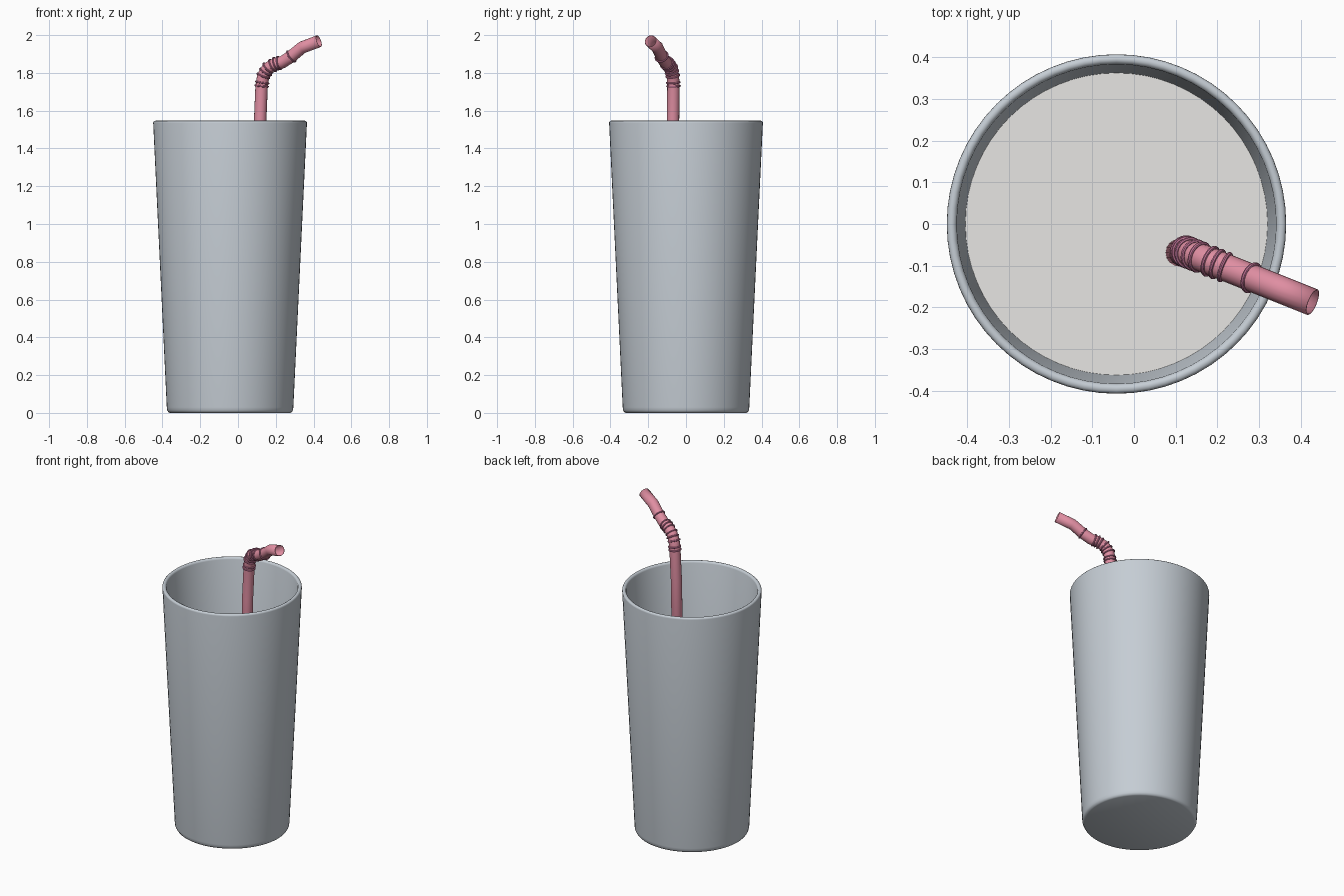
import bpy
from math import cos, sin, pi
from mathutils import Vector

if "Cube" in bpy.data.objects:
    bpy.data.objects.remove(bpy.data.objects["Cube"], do_unlink=True)


def material(name, colour):
    m = bpy.data.materials.new(name)
    m.use_nodes = True
    m.diffuse_color = (*colour, 1)
    m.node_tree.nodes["Principled BSDF"].inputs["Base Color"].default_value = (*colour, 1)
    return m


cup_grey = material("cup blue grey", (0.56, 0.61, 0.66))
drink_white = material("drink warm white", (0.80, 0.79, 0.77))
straw_pink = material("straw pink", (0.74, 0.27, 0.36))
ridge_mauve = material("ridge mauve", (0.56, 0.18, 0.32))

CUP_X = -0.042
SIDES = 64


def finish(obj, mat):
    obj.data.materials.clear()
    obj.data.materials.append(mat)
    bpy.ops.object.select_all(action="DESELECT")
    obj.select_set(True)
    bpy.context.view_layer.objects.active = obj
    bpy.ops.object.shade_smooth_by_angle(angle=0.7)


def lathe(name, profile, mat):
    """Spin (radius, height) points; both ends are closed with flat caps."""
    verts, faces = [], []
    for r, z in profile:
        verts += [(r * cos(2 * pi * i / SIDES), r * sin(2 * pi * i / SIDES), z)
                  for i in range(SIDES)]
    for k in range(len(profile) - 1):
        for i in range(SIDES):
            j = (i + 1) % SIDES
            a, b = k * SIDES, (k + 1) * SIDES
            faces.append((a + i, a + j, b + j, b + i))
    last = (len(profile) - 1) * SIDES
    faces.append(tuple(reversed(range(SIDES))))
    faces.append(tuple(range(last, last + SIDES)))
    mesh = bpy.data.meshes.new(name)
    mesh.from_pydata(verts, [], faces)
    obj = bpy.data.objects.new(name, mesh)
    bpy.context.collection.objects.link(obj)
    obj.location.x = CUP_X
    finish(obj, mat)


# Cup: tapered wall, rounded foot and lip, hollow inside
lathe("cup", [(0.318, 0), (0.327, 0.004), (0.333, 0.014), (0.335, 0.03),
              (0.407, 1.535), (0.406, 1.541), (0.401, 1.546), (0.393, 1.547),
              (0.386, 1.543), (0.383, 1.535), (0.312, 0.04)], cup_grey)

# Drink surface part way up the cup
bpy.ops.mesh.primitive_circle_add(vertices=SIDES, radius=0.363, fill_type="NGON",
                                  location=(CUP_X, 0, 1.1))
drink = bpy.context.object
drink.name = "drink_surface"
finish(drink, drink_white)

# Straw centre line: x and z chosen, y follows the direction of the bend
RADIUS = 0.033


def on_bend(x, z):
    return Vector((x, -0.067 - 0.4 * (x - 0.127), z))


path = [Vector((0.09, -0.069, 0.06)), Vector((0.117, -0.069, 1.54))]
path += [on_bend(x, z) for x, z in
         [(0.125, 1.73), (0.134, 1.785), (0.158, 1.825), (0.2, 1.848), (0.236, 1.857),
          (0.282, 1.887), (0.34, 1.935), (0.428, 1.968)]]

curve = bpy.data.curves.new("straw", "CURVE")
curve.dimensions = "3D"
curve.bevel_depth = RADIUS
curve.bevel_resolution = 6
spline = curve.splines.new("POLY")
spline.points.add(len(path) - 1)
for point, co in zip(spline.points, path):
    point.co = (*co, 1)
straw = bpy.data.objects.new("straw", curve)
bpy.context.collection.objects.link(straw)
bpy.ops.object.select_all(action="DESELECT")
straw.select_set(True)
bpy.context.view_layer.objects.active = straw
bpy.ops.object.convert(target="MESH")
straw = bpy.context.object
finish(straw, straw_pink)
wall = straw.modifiers.new("wall", "SOLIDIFY")
wall.thickness = 0.003

# Flexible ridges around the bend: segment of the path and fraction along it
ridges = [(2, 0), (2, 0.35), (3, 0), (3, 0.5), (4, 0), (4, 0.6),
          (5, 0), (5, 0.5), (7, 0)]
for n, (k, t) in enumerate(ridges):
    tangent = path[k + 1] - path[k]
    if t == 0:
        tangent = tangent.normalized() + (path[k] - path[k - 1]).normalized()
    centre = path[k].lerp(path[k + 1], t)
    bpy.ops.mesh.primitive_torus_add(
        major_segments=24, minor_segments=8, major_radius=RADIUS + 0.001,
        minor_radius=0.005, location=centre,
        rotation=tangent.to_track_quat("Z", "Y").to_euler())
    ring = bpy.context.object
    ring.name = f"straw_ridge_{n + 1}"
    finish(ring, ridge_mauve)
